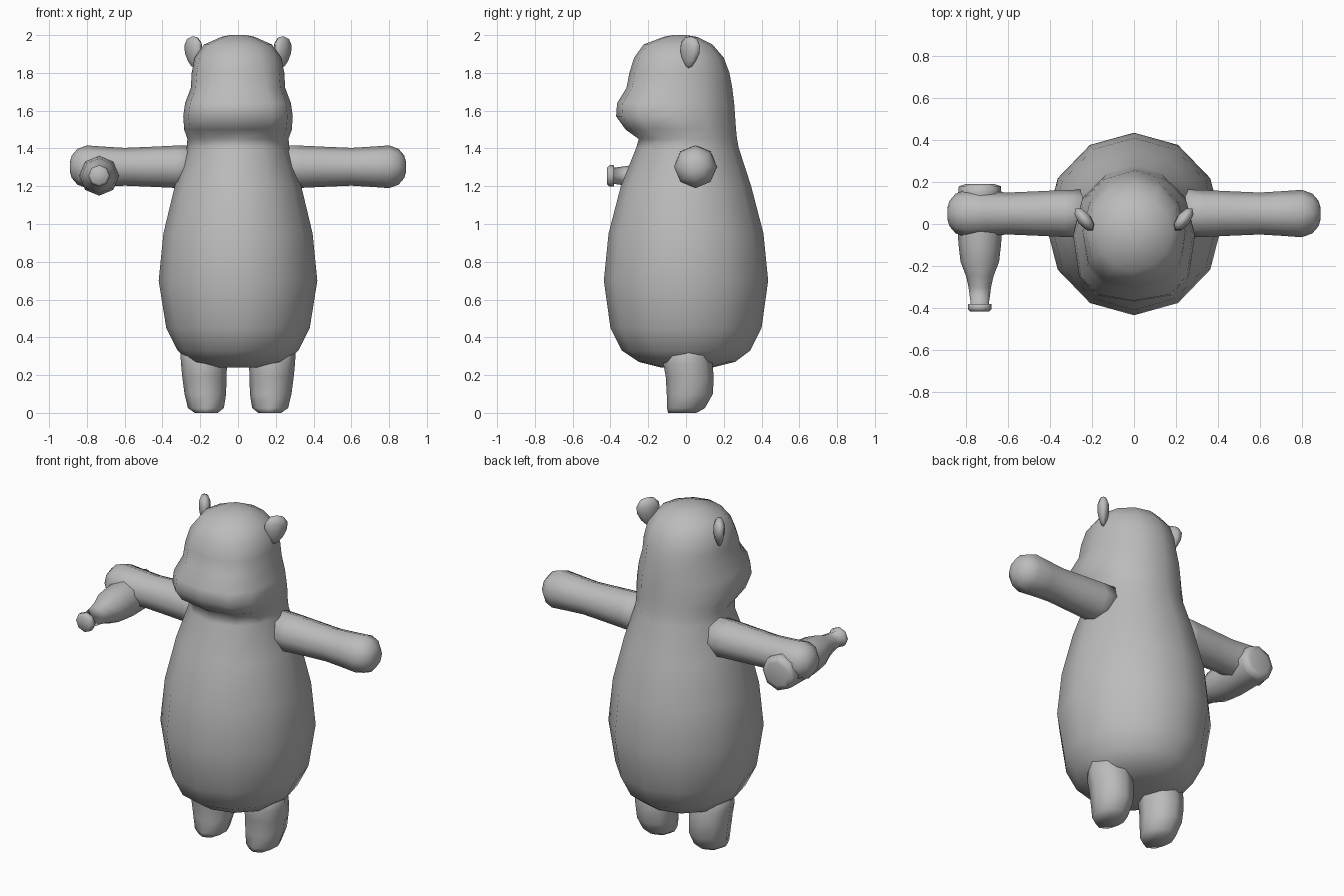
import bpy
import bmesh
from math import cos, sin, pi, copysign
from mathutils import Vector, Matrix

cube = bpy.data.objects.get("Cube")
if cube:
    bpy.data.objects.remove(cube)

grey = bpy.data.materials.new("plain grey")
grey.use_nodes = True
grey.diffuse_color = (0.5, 0.5, 0.5, 1)
bsdf = next(n for n in grey.node_tree.nodes if n.type == 'BSDF_PRINCIPLED')
bsdf.inputs["Base Color"].default_value = (0.5, 0.5, 0.5, 1)


def finish(name, bm):
    """Turn a bmesh into a smooth grey object."""
    bmesh.ops.recalc_face_normals(bm, faces=bm.faces)
    for face in bm.faces:
        face.smooth = True
    mesh = bpy.data.meshes.new(name)
    bm.to_mesh(mesh)
    bm.free()
    mesh.materials.append(grey)
    obj = bpy.data.objects.new(name, mesh)
    bpy.context.collection.objects.link(obj)
    return obj


def loft(name, rings):
    """Skin a list of point rings and close both ends."""
    bm = bmesh.new()
    loops = [[bm.verts.new(p) for p in ring] for ring in rings]
    count = len(loops[0])
    for a, b in zip(loops, loops[1:]):
        for i in range(count):
            j = (i + 1) % count
            bm.faces.new((a[i], a[j], b[j], b[i]))
    bm.faces.new(loops[0])
    bm.faces.new(loops[-1])
    return finish(name, bm)


def ring(centre, u, v, sides, power=1.0):
    """Oval ring; a power below one squares off the side facing -v."""
    centre, u, v = Vector(centre), Vector(u), Vector(v)
    points = []
    for i in range(sides):
        c, s = cos(2 * pi * i / sides), sin(2 * pi * i / sides)
        if s < -0.01:
            c = copysign(abs(c) ** power, c)
            s = -abs(s) ** power
        points.append(centre + u * c + v * s)
    return points


# Body and head in one skin: height, half width, front y, back y, front squareness
body = [
    (0.24, 0.13, -0.13, 0.14, 1), (0.27, 0.25, -0.25, 0.26, 1),
    (0.33, 0.32, -0.34, 0.34, 1), (0.45, 0.38, -0.40, 0.40, 1),
    (0.70, 0.42, -0.435, 0.435, 1), (0.95, 0.395, -0.41, 0.41, 1),
    (1.20, 0.335, -0.345, 0.345, 1), (1.40, 0.272, -0.265, 0.28, 1),
    (1.45, 0.268, -0.25, 0.27, 0.9), (1.50, 0.285, -0.32, 0.265, 0.75),
    (1.57, 0.29, -0.37, 0.26, 0.7), (1.64, 0.28, -0.365, 0.255, 0.7),
    (1.72, 0.25, -0.315, 0.245, 0.75), (1.80, 0.245, -0.30, 0.23, 0.8),
    (1.88, 0.23, -0.275, 0.20, 0.9), (1.95, 0.18, -0.225, 0.14, 1),
    (1.99, 0.09, -0.12, 0.06, 1), (2.0, 0.04, -0.07, 0.0, 1),
]
loft("body_and_head", [
    ring((0, (f + b) / 2, z), (w, 0, 0), (0, (b - f) / 2, 0), 12, p)
    for z, w, f, b, p in body])

# Profiles given for the left side, mirrored to the right
arm = [(0.22, 0.115), (0.33, 0.112), (0.48, 0.105), (0.60, 0.1), (0.70, 0.106),
       (0.80, 0.113), (0.85, 0.095), (0.88, 0.06), (0.89, 0.025)]
# Height, centre x, half width, centre y, half depth
leg = [(0.0, 0.168, 0.06, -0.02, 0.075), (0.025, 0.17, 0.095, 0.0, 0.1),
       (0.10, 0.173, 0.11, 0.02, 0.122), (0.19, 0.178, 0.117, 0.02, 0.127),
       (0.26, 0.18, 0.122, 0.01, 0.13), (0.32, 0.18, 0.125, 0.01, 0.11),
       (0.38, 0.18, 0.08, 0.01, 0.07)]

for side, sign in (("left", 1), ("right", -1)):
    loft(side + "_arm", [
        ring((sign * x, 0.05, 1.303), (0, r, 0), (0, 0, r), 8) for x, r in arm])
    loft(side + "_leg", [
        ring((sign * x, y, z), (w, 0, 0), (0, d, 0), 8) for z, x, w, y, d in leg])

    # Flattened ear turned outward
    bm = bmesh.new()
    bmesh.ops.create_uvsphere(bm, u_segments=8, v_segments=6, radius=1)
    for vert in bm.verts:
        taper = 1 + 0.3 * vert.co.z
        vert.co.x *= taper
        vert.co.y *= taper
    bmesh.ops.transform(bm, verts=bm.verts, matrix=(
        Matrix.Translation((sign * 0.235, 0.02, 1.91))
        @ Matrix.Rotation(sign * 0.9, 4, 'Z')
        @ Matrix.Rotation(sign * 0.12, 4, 'Y')
        @ Matrix.Diagonal((0.065, 0.032, 0.085, 1))))
    finish(side + "_ear", bm)

# Bottle held in the right hand, neck forward
bottle = [(0.19, 0.07), (0.18, 0.1), (0.15, 0.103), (-0.05, 0.105), (-0.11, 0.1),
          (-0.18, 0.092), (-0.25, 0.065), (-0.30, 0.054), (-0.38, 0.043),
          (-0.382, 0.056), (-0.405, 0.057), (-0.417, 0.045)]
loft("bottle", [
    ring((-0.735, y, 1.255), (r, 0, 0), (0, 0, r), 8) for y, r in bottle])
